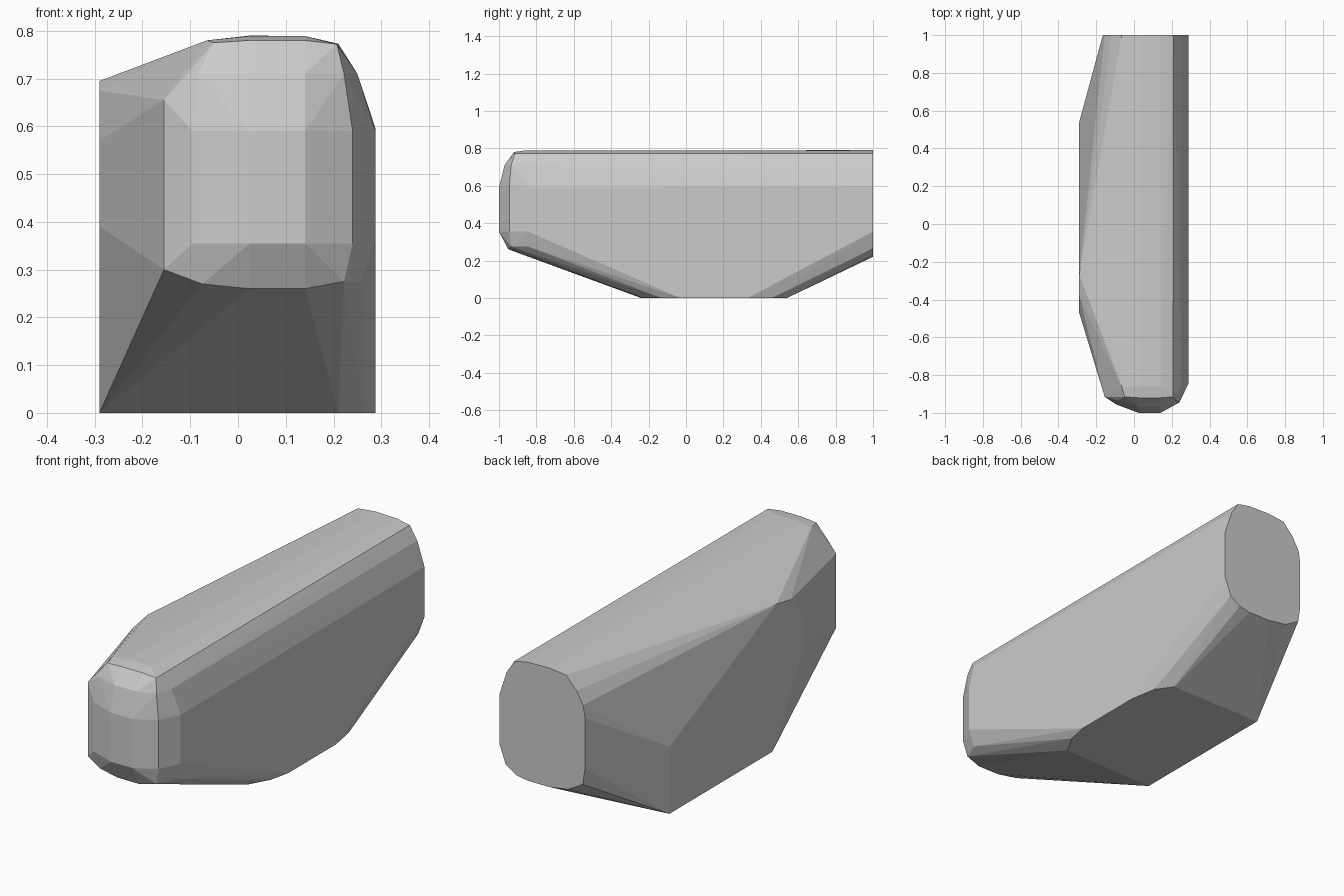
import bpy, bmesh

R = 0.288  # flat right side

# Rear end outline (x, z) at y = 1
rear = [(-.065, .78), (.025, .79), (.14, .787), (.21, .773), (.25, .71), (R, .595),
        (R, .355), (.255, .265), (.20, .23), (.14, .22), (.025, .22), (-.075, .235),
        (-.153, .28), (-.165, .36), (-.165, .6), (-.155, .66), (-.12, .72)]
pts = [(x, 1, z) for x, z in rear]

# Bottom face outline (x, y) at z = 0
bottom = [(-.29, .54), (.21, .54), (.265, .46), (R, .33), (R, -.03), (.265, -.13),
          (.21, -.23), (-.29, -.24)]
pts += [(x, y, 0) for x, y in bottom]

# Left flat side outline (y, z) at x = -0.29
left = [(.54, .32), (-.27, .695), (-.38, .675), (-.47, .57), (-.47, .39)]
pts += [(-.29, y, z) for y, z in left]

# Rounded nose: vertical middle columns
for x in (.025, .14):
    pts += [(x, -1, .355), (x, -1, .59), (x, -.97, .71), (x, -.92, .78),
            (x, -.86, .789), (x, -.95, .26)]
# Nose sides and corners
for z in (.355, .59):
    pts += [(-.095, -.955, z), (.24, -.945, z), (R, -.845, z)]
pts += [(-.155, -.915, .30), (-.155, -.915, .655), (-.085, -.935, .71),
        (-.05, -.915, .775), (.207, -.915, .772), (.222, -.935, .71), (.25, -.86, .71),
        (.222, -.935, .275), (.26, -.845, .275), (-.075, -.935, .27), (-.065, -.86, .78)]

# Faceted convex body
bm = bmesh.new()
for p in pts:
    bm.verts.new(p)
res = bmesh.ops.convex_hull(bm, input=bm.verts)
loose = [v for v in bm.verts if not v.link_faces]
bmesh.ops.delete(bm, geom=loose, context='VERTS')
bmesh.ops.dissolve_limit(bm, angle_limit=0.01, verts=bm.verts, edges=bm.edges)
bmesh.ops.recalc_face_normals(bm, faces=bm.faces)
mesh = bpy.data.meshes.new("faceted_body")
bm.to_mesh(mesh)
bm.free()
body = bpy.data.objects.new("faceted_body", mesh)
bpy.context.collection.objects.link(body)
